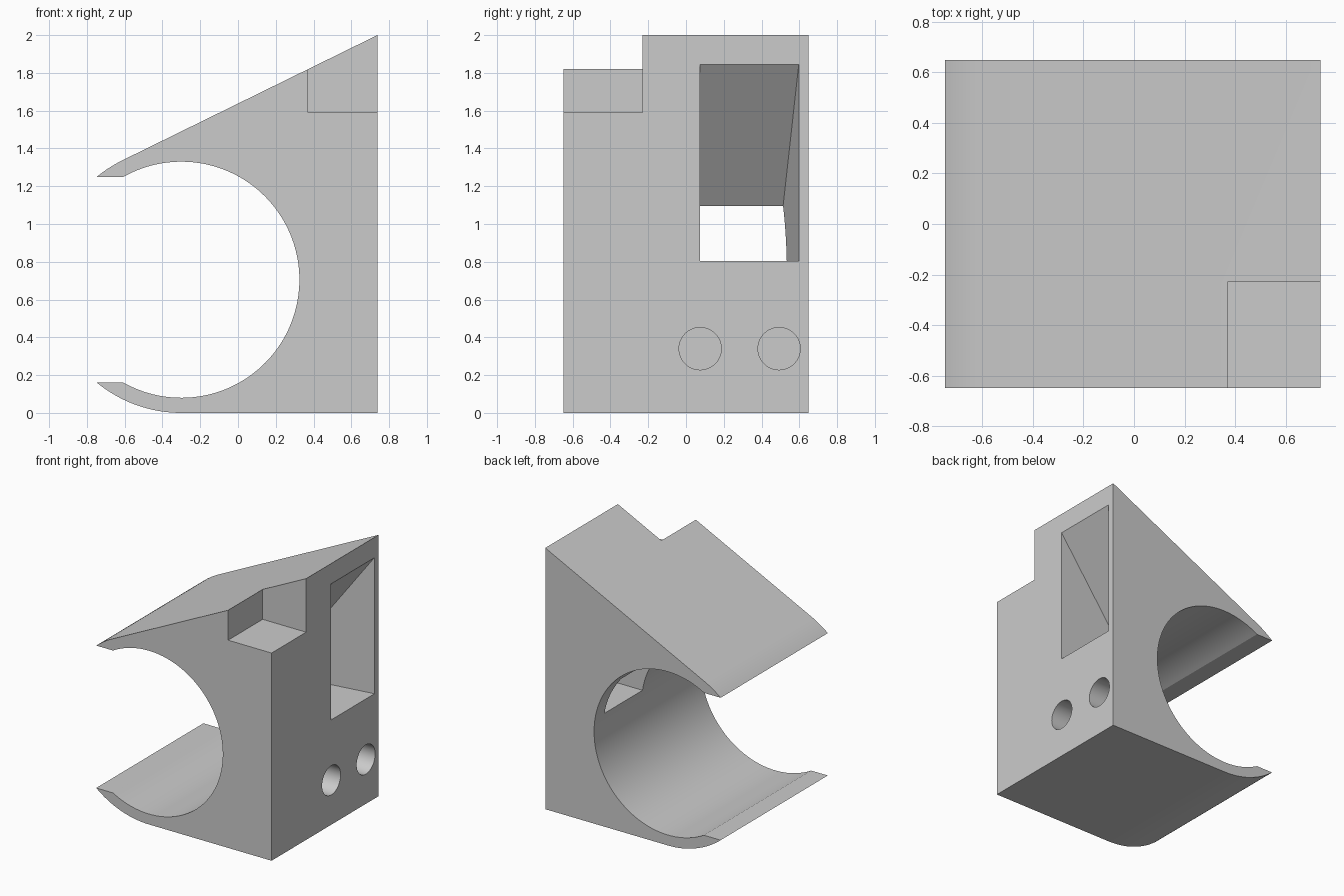
import bpy, bmesh, math
from mathutils import Vector

cube = bpy.data.objects.get("Cube")
if cube:
    bpy.data.objects.remove(cube, do_unlink=True)

HALF_X, HALF_Y, TOP = 0.738, 0.648, 2.0
BORE_X, BORE_Z, BORE_R, SHELL_R = -0.30, 0.705, 0.625, 0.705
LIP = 0.545                       # half height of the open side of the bore

grey = bpy.data.materials.new("light_grey")
grey.use_nodes = True
colour = (0.6, 0.6, 0.6, 1)
grey.diffuse_color = colour
grey.node_tree.nodes["Principled BSDF"].inputs["Base Color"].default_value = colour


def arc(radius, start, end, steps):
    """Points in x, z around the bore axis, angles in radians."""
    angles = [start + (end - start) * i / steps for i in range(steps + 1)]
    return [(BORE_X + radius * math.cos(a), BORE_Z + radius * math.sin(a)) for a in angles]


def loft(name, first, second):
    """Solid between two matching loops of 3D points."""
    bm = bmesh.new()
    a = [bm.verts.new(p) for p in first]
    b = [bm.verts.new(p) for p in second]
    bm.faces.new(a)
    bm.faces.new(b[::-1])
    for i in range(len(a)):
        j = (i + 1) % len(a)
        bm.faces.new((a[j], a[i], b[i], b[j]))
    bmesh.ops.recalc_face_normals(bm, faces=bm.faces)
    mesh = bpy.data.meshes.new(name)
    bm.to_mesh(mesh)
    bm.free()
    obj = bpy.data.objects.new(name, mesh)
    bpy.context.collection.objects.link(obj)
    mesh.materials.append(grey)
    return obj


def prism(name, profile, y0, y1):
    return loft(name, [(x, y0, z) for x, z in profile], [(x, y1, z) for x, z in profile])


def cut(target, cutter):
    cutter.hide_render = True
    mod = target.modifiers.new("cut", "BOOLEAN")
    mod.operation, mod.solver, mod.object = "DIFFERENCE", "EXACT", cutter
    bpy.context.view_layer.objects.active = target
    bpy.ops.object.modifier_apply(modifier=mod.name)
    bpy.data.objects.remove(cutter, do_unlink=True)


# Body: wedge block wrapped around a bore that is open on one side
bore_end = math.pi - math.asin(LIP / BORE_R)
shell_end = math.pi - math.asin(LIP / SHELL_R)
corner = Vector((HALF_X - BORE_X, TOP - BORE_Z))
tangent = math.atan2(corner.y, corner.x) + math.acos(SHELL_R / corner.length)
profile = [(HALF_X, 0), (HALF_X, TOP)]
profile += arc(SHELL_R, tangent, shell_end, 8)
profile += arc(BORE_R, bore_end, -bore_end, 96)
profile += arc(SHELL_R, -shell_end, -math.pi / 2, 16)
body = prism("clamp_body", profile, -HALF_Y, HALF_Y)

# Corner notch in the sloping top
cut(body, prism("notch_cutter", [(0.37, 1.59), (1, 1.59), (1, 2.2), (0.37, 2.2)], -1, -0.23))

# Tapered window from the tall face into the bore
def window_loop(x):
    t = (HALF_X - x) / 0.55
    far, roof = 0.597 - 0.083 * t, 1.845 - 0.75 * t
    return [(x, 0.073, 0.803), (x, far, 0.803), (x, far, roof), (x, 0.073, roof)]

cut(body, loft("window_cutter", window_loop(0.8), window_loop(0.1)))

# Two blind round holes in the tall face
for y in (0.075, 0.493):
    ring = [(y + 0.112 * math.cos(i * math.tau / 48), 0.34 + 0.112 * math.sin(i * math.tau / 48))
            for i in range(48)]
    cut(body, loft("hole_cutter", [(0.44, u, v) for u, v in ring], [(0.9, u, v) for u, v in ring]))

# Smooth the round walls, keep the edges sharp
bpy.ops.object.select_all(action="DESELECT")
body.select_set(True)
bpy.context.view_layer.objects.active = body
bpy.ops.object.shade_smooth_by_angle(angle=math.radians(20))
